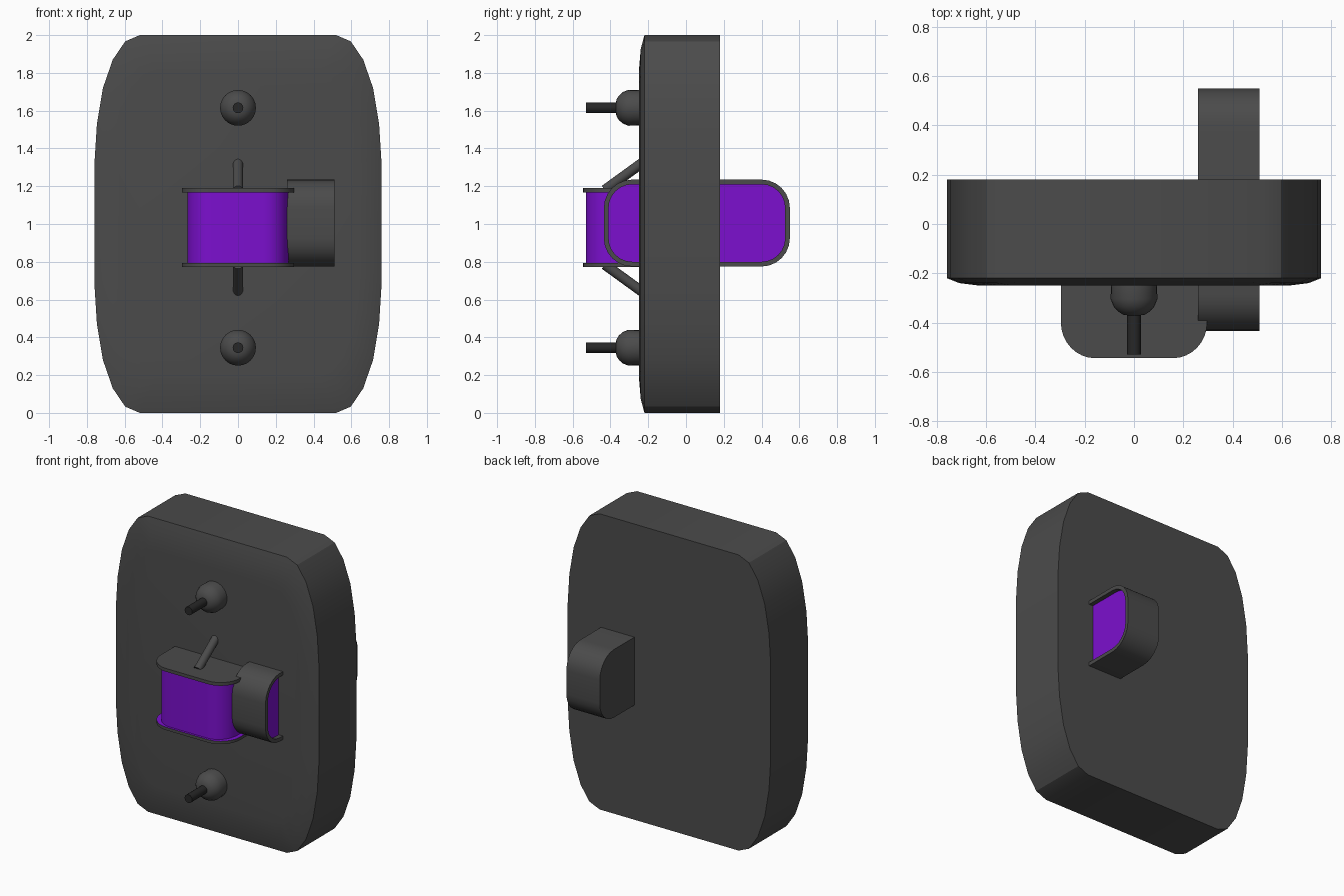
import bpy, bmesh, math
from mathutils import Vector

if "Cube" in bpy.data.objects:
    bpy.data.objects.remove(bpy.data.objects["Cube"])


def material(name, rgb):
    m = bpy.data.materials.new(name)
    m.diffuse_color = (*rgb, 1)
    m.use_nodes = True
    m.node_tree.nodes["Principled BSDF"].inputs["Base Color"].default_value = m.diffuse_color
    return m


GREY = material("dark_grey", (0.07, 0.07, 0.07))
BLACK = material("black", (0.02, 0.02, 0.02))
PURPLE = material("purple", (0.2, 0.005, 0.62))


def loft(name, rings, mats, smooth=30, purple_bands=()):
    """Skin a list of matching point rings, capping both ends."""
    bm = bmesh.new()
    loops = [[bm.verts.new(p) for p in ring] for ring in rings]
    n = len(loops[0])
    for band, (a, b) in enumerate(zip(loops, loops[1:])):
        for i in range(n):
            j = (i + 1) % n
            f = bm.faces.new((a[i], a[j], b[j], b[i]))
            f.material_index = int(band in purple_bands)
    bm.faces.new(loops[0])
    end = bm.faces.new(loops[-1])
    end.material_index = int(len(rings) - 1 in purple_bands)
    bmesh.ops.recalc_face_normals(bm, faces=bm.faces)
    me = bpy.data.meshes.new(name)
    bm.to_mesh(me)
    bm.free()
    ob = bpy.data.objects.new(name, me)
    bpy.context.collection.objects.link(ob)
    for m in mats:
        me.materials.append(m)
    bpy.ops.object.select_all(action='DESELECT')
    bpy.context.view_layer.objects.active = ob
    ob.select_set(True)
    bpy.ops.object.shade_smooth_by_angle(angle=math.radians(smooth))
    return ob


def turned(name, start, direction, profile, mat, sides=24):
    """Revolve (distance, radius) pairs around an axis."""
    d = Vector(direction).normalized()
    u = Vector((1, 0, 0))
    v = d.cross(u)
    turn = [2 * math.pi * i / sides for i in range(sides)]
    rings = [[Vector(start) + d * t + (u * math.cos(a) + v * math.sin(a)) * r
              for a in turn] for t, r in profile]
    return loft(name, rings, [mat])


def rounded_rect(a0, a1, b0, b1, r, steps=6):
    pts = []
    for k, (a, b) in enumerate([(a1 - r, b1 - r), (a0 + r, b1 - r),
                                (a0 + r, b0 + r), (a1 - r, b0 + r)]):
        for i in range(steps + 1):
            t = math.pi / 2 * (k + i / steps)
            pts.append((a + r * math.cos(t), b + r * math.sin(t)))
    return pts


# Backplate: faceted rounded outline with a softly domed front edge
quarter = [(0.76, 0.32), (0.747, 0.53), (0.715, 0.72), (0.663, 0.87),
           (0.597, 0.967), (0.52, 1.0)]
half = quarter + [(-x, z) for x, z in reversed(quarter)]
outline = half + [(-x, -z) for x, z in half]


def plate_ring(y, inset):
    return [(x * (1 - inset / 0.76), y, 1 + z * (1 - inset * 1.5))
            for x, z in outline]


loft("backplate", [plate_ring(0.18, 0), plate_ring(-0.22, 0),
                   plate_ring(-0.24, 0.05), plate_ring(-0.25, 0.13)], [GREY])

# Domed screws with rods
dome = [(0, 0.093), (0.07, 0.095), (0.1, 0.083), (0.12, 0.065),
        (0.133, 0.045), (0.137, 0.02)]
for label, z in (("upper", 1.615), ("lower", 0.345)):
    turned(label + "_screw_dome", (0, -0.235, z), (0, -1, 0), dome, GREY)
    turned(label + "_screw_rod", (0, -0.33, z), (0, -1, 0),
           [(0, 0.028), (0.2, 0.028)], BLACK)


# Front knob: purple body between two grey flanges
def knob_shape(w, front, rx, ry, steps=8):
    arc = [(w - rx + rx * math.cos(t), front + ry - ry * math.sin(t))
           for t in (math.pi / 2 * i / steps for i in range(steps + 1))]
    side = [(w, -0.2)] + arc
    return side + [(-x, y) for x, y in reversed(side)]


flange = knob_shape(0.297, -0.545, 0.14, 0.145)
body = knob_shape(0.268, -0.53, 0.13, 0.14)
loft("knob_body", [[(x, y, z) for x, y in body] for z in (0.785, 1.175)],
     [PURPLE])
for label, outer, inner in (("upper", 1.19, 1.168), ("lower", 0.773, 0.793)):
    loft("knob_flange_" + label,
         [[(x, y, z) for x, y in flange] for z in (outer, inner)],
         [GREY, PURPLE], purple_bands=(1,))

# Diagonal struts from flanges to plate
for label, z0, dz in (("upper", 1.18, 1), ("lower", 0.785, -1)):
    turned("strut_" + label, (0, -0.43, z0), (0, 0.2, 0.145 * dz),
           [(0, 0.027), (0.27, 0.027)], GREY, 16)

# Side latch block through the plate, with a recessed purple panel
outer = rounded_rect(-0.435, 0.55, 0.775, 1.235, 0.15)
inner = rounded_rect(-0.41, 0.525, 0.8, 1.21, 0.125)
loft("side_latch", [[(0.26, y, z) for y, z in outer],
                    [(0.51, y, z) for y, z in outer],
                    [(0.51, y, z) for y, z in inner],
                    [(0.48, y, z) for y, z in inner]],
     [GREY, PURPLE], purple_bands=(3,))
